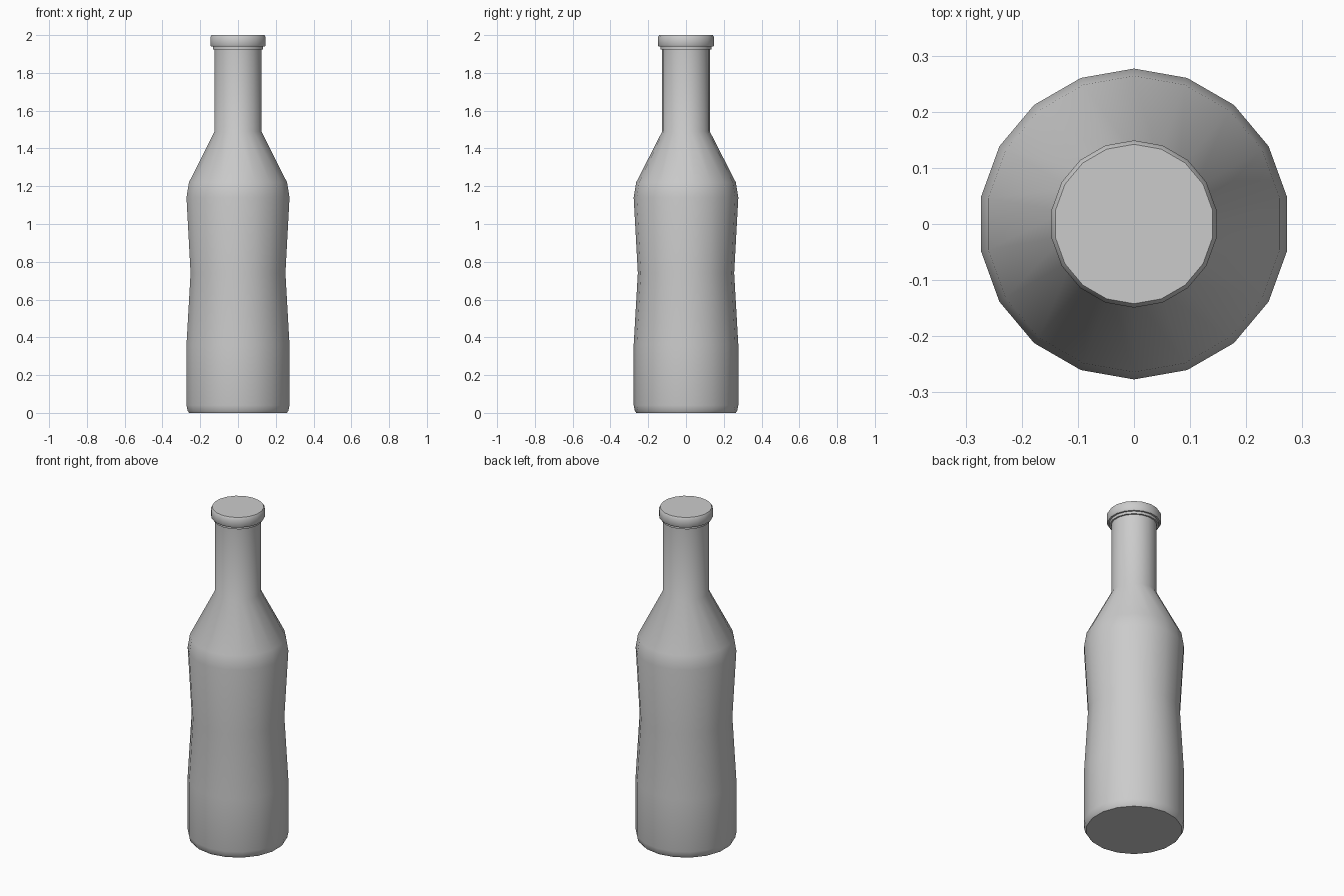
import bpy, bmesh
from math import sin, cos, pi, radians

if "Cube" in bpy.data.objects:
    bpy.data.objects.remove(bpy.data.objects["Cube"])

SIDES = 18


def lathe(name, profile):
    """Revolve (radius, z) points around z and cap both ends."""
    bm = bmesh.new()
    rings = []
    for r, z in profile:
        rings.append([bm.verts.new((r * sin(2 * pi * i / SIDES), r * cos(2 * pi * i / SIDES), z))
                      for i in range(SIDES)])
    for a, b in zip(rings, rings[1:]):
        for i in range(SIDES):
            j = (i + 1) % SIDES
            bm.faces.new((a[i], a[j], b[j], b[i]))
    bm.faces.new(rings[0])
    bm.faces.new(rings[-1])
    bmesh.ops.recalc_face_normals(bm, faces=bm.faces[:])
    mesh = bpy.data.meshes.new(name)
    bm.to_mesh(mesh)
    bm.free()
    obj = bpy.data.objects.new(name, mesh)
    bpy.context.collection.objects.link(obj)
    bpy.ops.object.select_all(action='DESELECT')
    obj.select_set(True)
    bpy.context.view_layer.objects.active = obj
    bpy.ops.object.shade_smooth_by_angle(angle=radians(35))
    return obj


# Waisted body, sloped shoulder, straight neck and stepped lip with a flat top
lathe("bottle", [
    (0.263, 0.0), (0.271, 0.012), (0.277, 0.04), (0.277, 0.36),
    (0.255, 0.74), (0.277, 1.14), (0.264, 1.22), (0.126, 1.49),
    (0.126, 1.925), (0.135, 1.925), (0.135, 1.94),
    (0.145, 1.94), (0.149, 1.947), (0.149, 1.988), (0.142, 2.0),
])
